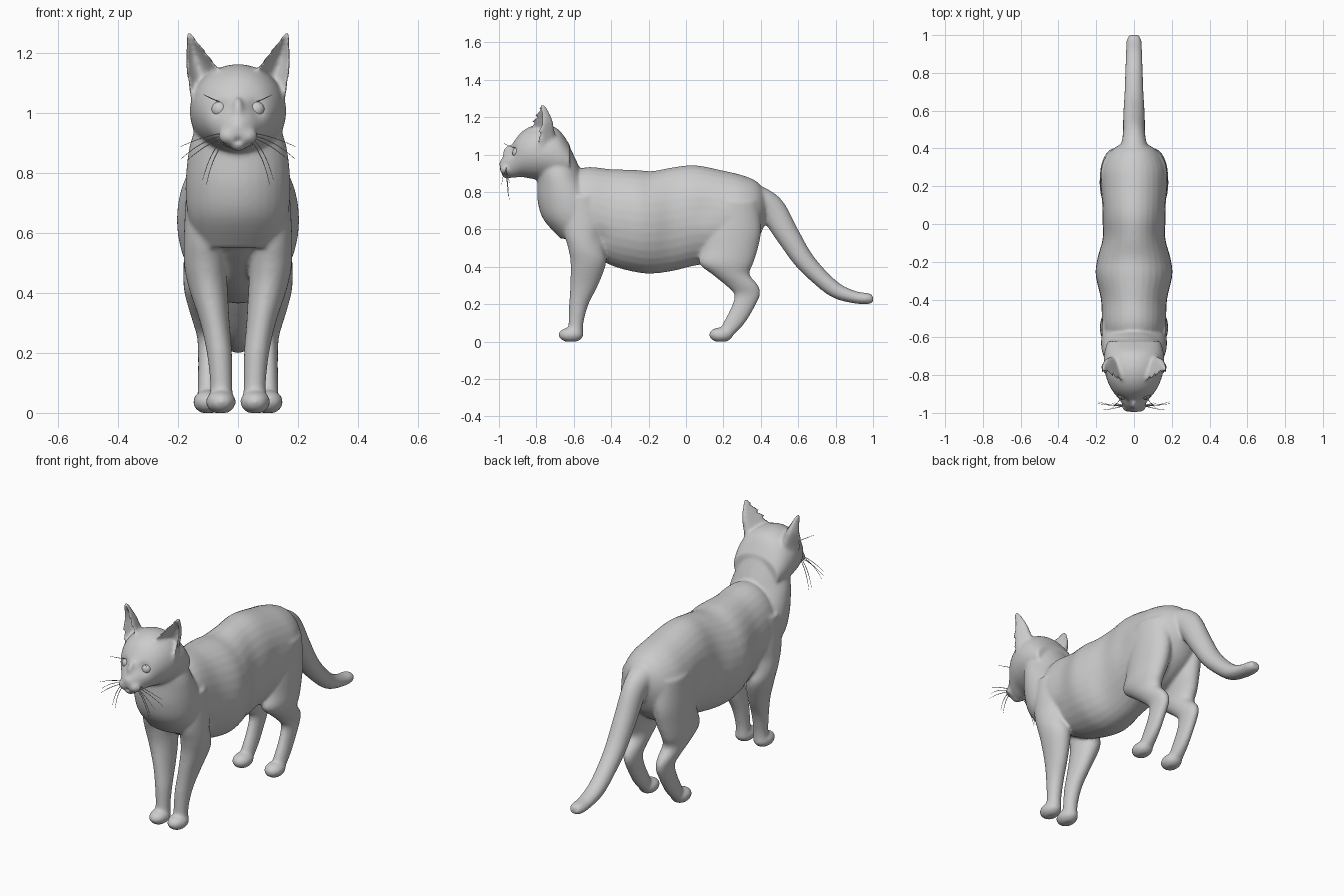
import bpy, bmesh, math
from mathutils import Vector, Matrix

bm = bmesh.new()


def skin(rings):
    """Bridge equal rings of points into a closed solid."""
    vs = [[bm.verts.new(p) for p in r] for r in rings]
    n = len(vs[0])
    fs = [bm.faces.new((a[i], a[(i + 1) % n], b[(i + 1) % n], b[i]))
          for a, b in zip(vs, vs[1:]) for i in range(n)]
    fs += [bm.faces.new(vs[0]), bm.faces.new(vs[-1])]
    bmesh.ops.recalc_face_normals(bm, faces=fs)


def spline(rows, steps=5):
    """Catmull-Rom interpolation of rows of numbers."""
    P = [rows[0]] + list(rows) + [rows[-1]]
    out = []
    for a, b, c, d in zip(P, P[1:], P[2:], P[3:]):
        for k in range(steps):
            t = k / steps
            out.append([0.5 * (2 * q + (r - p) * t + (2 * p - 5 * q + 4 * r - s) * t * t
                               + (3 * q - p - 3 * r + s) * t ** 3)
                        for p, q, r, s in zip(a, b, c, d)])
    return out + [list(rows[-1])]


def loft(rows, up=None, side=1, n=32):
    """Rows are x, y, z, half width in x, half size along up (or across the path)."""
    S = spline(rows)
    rings = []
    for i, (x, y, z, a, b) in enumerate(S):
        v = up
        if v is None:
            t = Vector(S[min(i + 1, len(S) - 1)][:3]) - Vector(S[max(i - 1, 0)][:3])
            v = t.cross(Vector((1, 0, 0))).normalized()
        c = Vector((x * side, y, z))
        rings.append([c + Vector((a, 0, 0)) * math.cos(k * math.tau / n)
                      + Vector(v) * b * math.sin(k * math.tau / n) for k in range(n)])
    skin(rings)


def blob(c, r):
    m = Matrix.Translation(c) @ Matrix.Diagonal((*r, 1))
    bmesh.ops.create_uvsphere(bm, u_segments=24, v_segments=16, radius=1, matrix=m)


Y, Z = (0, 1, 0), (0, 0, 1)

# torso
loft([(0, -.68, .72, .12, .13), (0, -.55, .71, .165, .22), (0, -.40, .665, .175, .257),
      (0, -.27, .645, .203, .273), (0, -.18, .638, .193, .274), (0, -.07, .655, .165, .277),
      (0, .05, .675, .172, .268), (0, .2, .672, .178, .242), (0, .3, .682, .172, .208),
      (0, .38, .70, .13, .155), (0, .43, .72, .06, .075)], Z)
# neck and chest
loft([(0, -.72, 1.06, .135, .09), (0, -.69, .95, .145, .112), (0, -.67, .87, .165, .125),
      (0, -.63, .75, .175, .163), (0, -.61, .65, .165, .15), (0, -.58, .55, .13, .09)], Y)
# head
loft([(0, -.995, .935, .022, .03), (0, -.975, .937, .045, .055), (0, -.93, .966, .078, .09),
      (0, -.88, 1.0, .117, .12), (0, -.82, 1.012, .145, .142), (0, -.75, 1.01, .16, .15),
      (0, -.68, .99, .157, .143), (0, -.62, .96, .14, .09)], Z)
# tail
loft([(0, .34, .77, .09, .08), (0, .45, .715, .062, .075), (0, .54, .575, .058, .064),
      (0, .62, .45, .055, .055), (0, .70, .36, .05, .048), (0, .80, .275, .047, .042),
      (0, .90, .238, .043, .033), (0, .97, .23, .04, .03), (0, 1.0, .23, .025, .02)])
# nose and chin
blob((0, -.975, .953), (.021, .025, .024))
blob((0, -.945, 1.0), (.022, .035, .05))
blob((0, -.955, .893), (.028, .028, .022))

for s in (-1, 1):
    # hind leg and paw
    loft([(.09, .26, .75, .085, .13), (.10, .25, .6, .08, .152), (.105, .235, .5, .076, .15),
          (.115, .215, .42, .066, .145), (.112, .24, .36, .056, .1), (.105, .3, .3, .045, .086),
          (.10, .327, .25, .036, .069), (.10, .302, .18, .033, .062), (.10, .257, .1, .034, .058),
          (.10, .215, .04, .036, .045)], Y, s)
    blob((s * .10, .187, .038), (.05, .064, .038))
    # front leg and paw
    loft([(.10, -.56, .78, .07, .1), (.112, -.55, .6, .068, .105), (.11, -.535, .5, .07, .095),
          (.1, -.522, .42, .065, .095), (.077, -.545, .3, .049, .074), (.062, -.573, .2, .042, .052),
          (.056, -.588, .1, .037, .04), (.056, -.592, .04, .04, .042)], Y, s)
    blob((s * .057, -.615, .038), (.05, .067, .038))
    # muzzle pad
    blob((s * .03, -.963, .922), (.035, .032, .03))
    # ear: crescent sections from inner edge to outer edge
    ear = [(.035, -.80, 1.07, .15, -.75, 1.0, .09, .035),
           (.06, -.805, 1.135, .162, -.765, 1.08, .085, .03),
           (.098, -.795, 1.19, .175, -.76, 1.17, .065, .026),
           (.135, -.775, 1.237, .172, -.762, 1.225, .035, .024),
           (.157, -.765, 1.266, .169, -.762, 1.266, .01, .02)]
    rings = []
    for ax, ay, az, bx, by, bz, d, th in spline(ear):
        A, B = Vector((ax * s, ay, az)), Vector((bx * s, by, bz))
        arc = [A.lerp(B, k / 10) + Vector((0, d * math.sin(math.pi * k / 10), 0)) for k in range(11)]
        rings.append(arc + [p - Vector((0, th, 0)) for p in reversed(arc)])
    skin(rings)

# fuse the parts into one smooth skin
me = bpy.data.meshes.new("cat_body")
bm.to_mesh(me)
bm.free()
raw = bpy.data.objects.new("raw_parts", me)
bpy.context.collection.objects.link(raw)
rm = raw.modifiers.new("fuse", "REMESH")
rm.mode, rm.voxel_size = "VOXEL", .008
sm = raw.modifiers.new("soften", "SMOOTH")
sm.factor, sm.iterations = .5, 9
dg = bpy.context.evaluated_depsgraph_get()
skin_mesh = bpy.data.meshes.new_from_object(raw.evaluated_get(dg))
bpy.data.objects.remove(raw)

# sculpted dents: eye sockets, mouth line, muscle hollows (centre, push, radius)
dents = []
for s in (-1, 1):
    dents += [((s * .055, -.93, 1.012), (0, .018, 0), .03),
              ((s * .17, .10, .70), (-s * .008, 0, 0), .08),
              ((s * .17, -.46, .55), (-s * .010, 0, 0), .05)]
dents += [((0, -.995, .905), (0, .014, 0), .012)]
for v in skin_mesh.vertices:
    for c, push, r in dents:
        v.co += Vector(push) * math.exp(-(v.co - Vector(c)).length_squared / (r * r))
    v.co.z = max(v.co.z, .004)
    v.co.z -= .004 * max(0, 1 - v.co.z / .05)
skin_mesh.shade_smooth()
body = bpy.data.objects.new("cat_body", skin_mesh)
bpy.context.collection.objects.link(body)

# eyes
for s, side in ((-1, "right"), (1, "left")):
    bpy.ops.mesh.primitive_uv_sphere_add(segments=24, ring_count=16, radius=.029,
                                         location=(s * .06, -.9, 1.01))
    bpy.context.object.name = side + "_eye"
    bpy.context.object.data.shade_smooth()

# whiskers and brow hairs: start, middle, tip
hairs = [((.045, -.965, .925), (.12, -.965, .91), (.19, -.94, .845)),
         ((.045, -.96, .932), (.11, -.965, .925), (.195, -.95, .885)),
         ((.045, -.96, .918), (.11, -.98, .895), (.17, -.985, .84)),
         ((.04, -.96, .91), (.085, -.955, .86), (.105, -.945, .76)),
         ((.045, -.96, .915), (.09, -.96, .88), (.118, -.95, .775)),
         ((.06, -.91, 1.035), (.085, -.945, 1.045), (.115, -.975, 1.06))]
cu = bpy.data.curves.new("whiskers", "CURVE")
cu.dimensions = "3D"
cu.bevel_depth, cu.bevel_resolution = .0018, 1
for s in (-1, 1):
    for hair in hairs:
        sp = cu.splines.new("NURBS")
        sp.points.add(2)
        for p, (x, y, z) in zip(sp.points, hair):
            p.co = (x * s, y, z, 1)
        sp.points[2].radius = .4
        sp.order_u, sp.use_endpoint_u = 3, True
bpy.context.collection.objects.link(bpy.data.objects.new("whiskers", cu))
